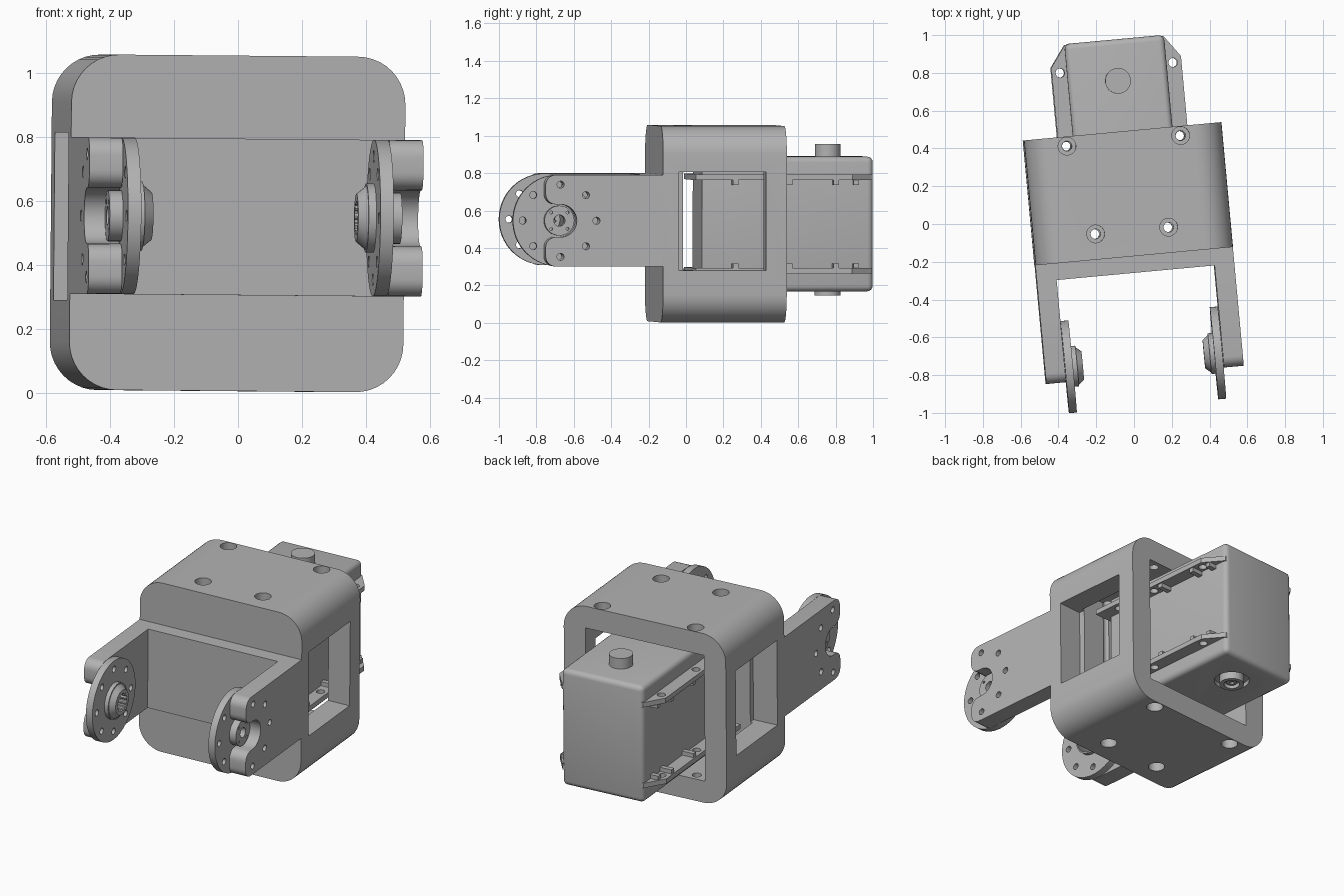
import bpy, bmesh
from math import sin, cos, tau, radians
from mathutils import Matrix, Vector

cube = bpy.data.objects.get("Cube")
if cube:
    bpy.data.objects.remove(cube, do_unlink=True)

grey = bpy.data.materials.new("plain grey")
grey.use_nodes = True
GREY = (0.45, 0.45, 0.45, 1)
grey.diffuse_color = GREY
grey.node_tree.nodes["Principled BSDF"].inputs["Base Color"].default_value = GREY

# Everything is built square around the housing centre, then turned as a whole
PLACE = (Matrix.Translation((-0.0325, 0.16, 0.53)) @ Matrix.Rotation(radians(5.3), 4, 'Z')
         @ Matrix.Rotation(radians(0.5), 4, 'Y'))
ARM_Z = 0.02      # arm height relative to the housing centre
PIVOT = -0.883    # y of the joint axis
parts = []


def circle(cx, cy, r, n=24, a0=0, a1=tau):
    full = abs(a1 - a0 - tau) < 1e-6
    return [(cx + r * cos(a0 + (a1 - a0) * i / (n if full else n - 1)),
             cy + r * sin(a0 + (a1 - a0) * i / (n if full else n - 1))) for i in range(n)]


def prism(name, pts, axis, lo, hi, scale=1.0, pivot=(0, 0)):
    """Extrude a 2D outline along an axis; scale tapers the far end about pivot."""
    def put(p, h):
        c = list(p)
        c.insert(axis, h)
        return Vector(c)
    bm = bmesh.new()
    a = [bm.verts.new(put(p, lo)) for p in pts]
    b = [bm.verts.new(put([q + (k - q) * scale for k, q in zip(p, pivot)], hi)) for p in pts]
    bm.faces.new(a)
    bm.faces.new(b)
    for i in range(len(pts)):
        j = (i + 1) % len(pts)
        bm.faces.new((a[i], a[j], b[j], b[i]))
    bmesh.ops.recalc_face_normals(bm, faces=bm.faces)
    me = bpy.data.meshes.new(name)
    bm.to_mesh(me)
    bm.free()
    me.materials.append(grey)
    ob = bpy.data.objects.new(name, me)
    bpy.context.collection.objects.link(ob)
    parts.append(ob)
    return ob


def box(name, x, y, z):
    return prism(name, [(x[0], y[0]), (x[1], y[0]), (x[1], y[1]), (x[0], y[1])], 2, *z)


def rod(name, axis, c, r, lo, hi, r2=None, n=32):
    return prism(name, circle(*c, r, n), axis, lo, hi, (r2 or r) / r, c)


def round_edges(ob, width, seg, rule):
    """Bevel the edges for which rule(midpoint, direction) holds."""
    bm = bmesh.new()
    bm.from_mesh(ob.data)
    edges = [e for e in bm.edges if rule((e.verts[0].co + e.verts[1].co) / 2,
             (e.verts[1].co - e.verts[0].co).normalized())]
    bmesh.ops.bevel(bm, geom=edges, offset=width, segments=seg, profile=0.5, affect='EDGES')
    bm.to_mesh(ob.data)
    bm.free()
    return ob


def cut(ob, cutters):
    bpy.context.view_layer.objects.active = ob
    for c in cutters:
        mod = ob.modifiers.new("cut", 'BOOLEAN')
        mod.operation, mod.solver, mod.object = 'DIFFERENCE', 'EXACT', c
        bpy.ops.object.modifier_apply(modifier=mod.name)
        parts.remove(c)
        bpy.data.objects.remove(c, do_unlink=True)
    return ob


# Housing: rounded tube with back opening, side windows and counterbored holes
housing = box("housing", (-0.525, 0.525), (-0.332, 0.332), (-0.525, 0.525))
round_edges(housing, 0.15, 10, lambda m, d: abs(d.y) > 0.9)
cut(housing, [box("cavity", (-0.385, 0.385), (-0.21, 0.5), (-0.39, 0.39))])
cut(housing, [box("window", sorted((s * 0.37, s * 0.6)), (-0.247, 0.22), (-0.245, 0.28)) for s in (-1, 1)])
BOLTS = [(s * x, y) for s in (-1, 1) for x, y in ((0.302, 0.281), (0.194, -0.196))]
for c in BOLTS:
    cut(housing, [rod("bore", 2, c, 0.026, -0.6, 0.6)]
        + [rod("counterbore", 2, c, 0.047, *sorted((s * 0.46, s * 0.6))) for s in (-1, 1)])

# Front bracket slab
box("bracket_slab", (-0.525, 0.525), (-0.42, -0.331), (ARM_Z - 0.245, ARM_Z + 0.245))


def ring_of_holes(lo, hi):
    return [rod("hole", 0, c, 0.019, lo, hi, n=16) for c in circle(PIVOT, ARM_Z, 0.193, 8)]


# Two arms, each with a joint disc, hub and boss
for s, side in ((1, "left"), (-1, "right")):
    def span(a, b):
        return s * a, s * b
    tip, root, h, w = -0.963, -0.42, 0.245, 0.0875
    outline = [(tip, ARM_Z + h), (root, ARM_Z + h), (root, ARM_Z - h), (tip, ARM_Z - h), (tip, ARM_Z - w)]
    outline += circle(PIVOT, ARM_Z, w, 17, -tau / 4, tau / 4) + [(tip, ARM_Z + w)]
    arm = prism(side + "_arm", outline, 0, *span(0.42, 0.525))
    round_edges(arm, 0.055, 6, lambda m, d: abs(d.x) > 0.9 and m.y < tip + 0.01)
    cut(arm, ring_of_holes(0.3 * s, 0.6 * s))

    centre = (PIVOT, ARM_Z)
    disc = rod(side + "_disc", 0, centre, 0.245, *span(0.376, 0.418), n=64)
    cut(disc, ring_of_holes(0.3 * s, 0.6 * s) + [rod("bore", 0, centre, 0.03, *span(0.3, 0.6))])
    spline = [p for i in range(24) for p in
              circle(*centre, 0.055 if i % 2 else 0.047, 48)[2 * i:2 * i + 2]]
    flange = rod(side + "_hub_flange", 0, centre, 0.108, *span(0.377, 0.352), n=48)
    cone = rod(side + "_hub", 0, centre, 0.1, *span(0.352, 0.322), r2=0.075, n=48)
    for ob in (flange, cone):
        cut(ob, [prism("spline", spline, 0, *span(0.3, 0.4))])
    boss = rod(side + "_boss", 0, centre, 0.08, *span(0.417, 0.46), n=40)
    cut(boss, [rod("bore", 0, centre, 0.03, *span(0.4, 0.5))]
        + [rod("pin_hole", 0, c, 0.008, *span(0.44, 0.5), n=10) for c in circle(*centre, 0.062, 4, tau / 8, tau * 9 / 8)])

# Motor: case, rounded top and bottom lids
case = box("motor_case", (-0.265, 0.265), (-0.1, 0.82), (-0.36, 0.36))
round_edges(case, 0.03, 4, lambda m, d: m.y > 0.8 or (abs(m.z) > 0.35 and abs(m.x) > 0.2))
cut(case, [rod("shaft_recess", 2, (0, 0.6), 0.1, -0.5, -0.335)])

# Mounting flanges with bolt holes, clip blocks and edge lips
half = [(0.345, -0.14), (0.345, 0.7), (0.262, 0.815)]
plate = half + [(-x, y) for x, y in reversed(half)]
for s, level in ((1, "upper"), (-1, "lower")):
    z0, z1 = sorted((s * 0.235, s * 0.265))
    fl = prism(level + "_flange", plate, 2, z0, z1)
    holes = [(t * x, y) for t in (-1, 1) for x, y in ((0.302, 0.281), (0.3, 0.67), (0.3, 0))]
    cut(fl, [rod("bolt_hole", 2, c, 0.024, -0.5, 0.5, n=20) for c in holes])
    for t, side in ((1, "left"), (-1, "right")):
        x = sorted((t * 0.262, t * 0.338))
        for i, y in enumerate((0.06, 0.35, 0.6, 0.71)):
            x_end = x if y < 0.7 else sorted((t * 0.262, t * 0.315))
            box(f"{level}_{side}_clip_{i + 1}", x_end, (y, y + 0.03), sorted((s * 0.21, s * 0.24)))

# Output shaft on top, idler ring and screw underneath
rod("top_shaft", 2, (0, 0.6), 0.068, 0.35, 0.425, n=40)
idler = rod("idler_ring", 2, (0, 0.6), 0.07, -0.385, -0.33, n=40)
cut(idler, [rod("bore", 2, (0, 0.6), 0.045, -0.5, -0.36)])
screw = rod("idler_screw", 2, (0, 0.6), 0.03, -0.375, -0.35)
cut(screw, [rod("socket", 2, (0, 0.6), 0.016, -0.5, -0.362, n=6)])

# Smooth the curved faces and set the whole model in place
bpy.ops.object.select_all(action='DESELECT')
for ob in parts:
    ob.select_set(True)
    ob.matrix_world = PLACE
bpy.context.view_layer.objects.active = housing
bpy.ops.object.shade_smooth_by_angle(angle=radians(30))
